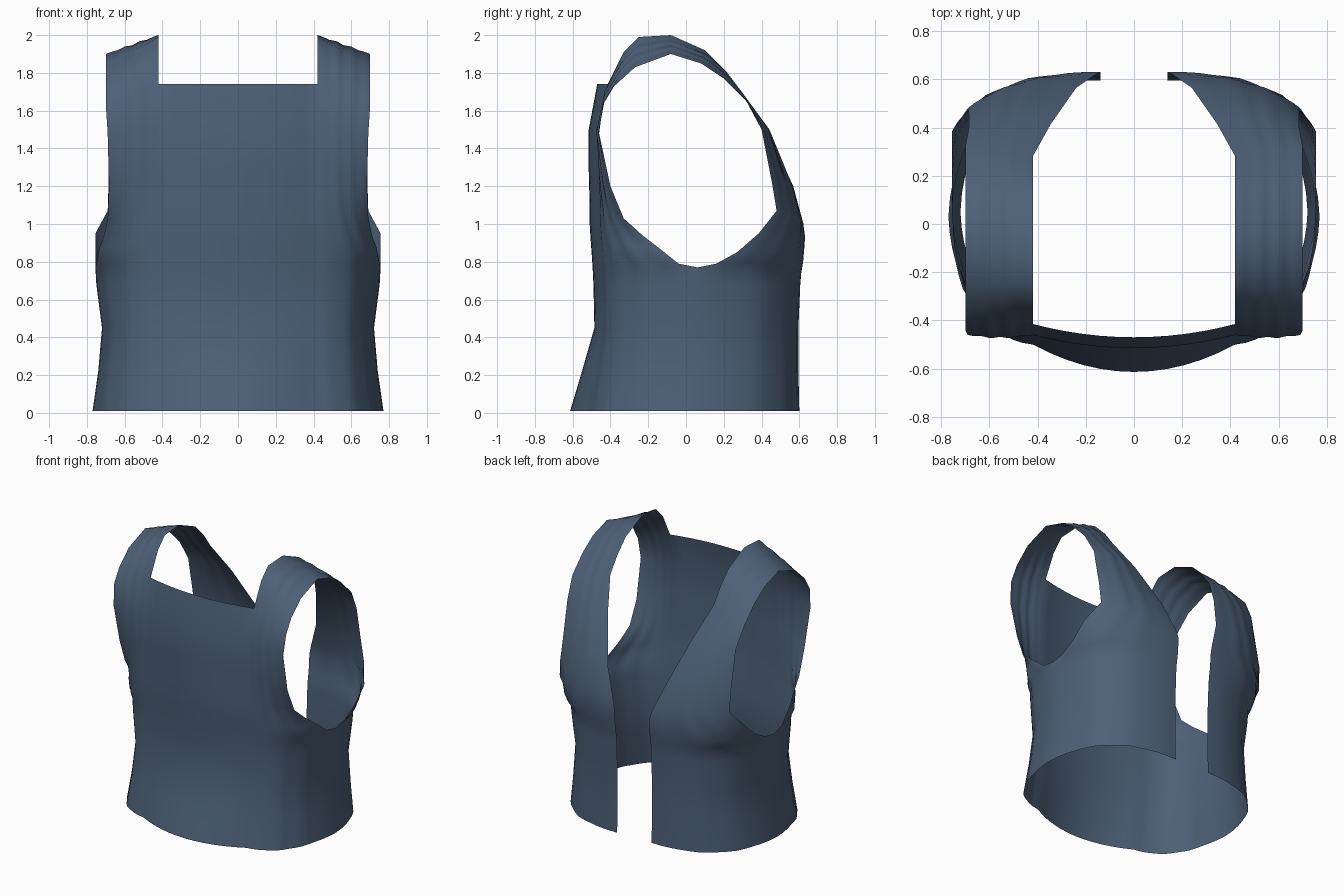
import bpy
import math
from mathutils import Vector

cube = bpy.data.objects.get("Cube")
if cube:
    bpy.data.objects.remove(cube)

# One fabric colour
cloth = bpy.data.materials.new("slate_blue_cloth")
cloth.use_nodes = True
colour = (0.075, 0.118, 0.185, 1)
cloth.diffuse_color = colour
bsdf = cloth.node_tree.nodes["Principled BSDF"]
bsdf.inputs["Base Color"].default_value = colour
bsdf.inputs["Roughness"].default_value = 0.9

NECK = 0.42      # half width of the neck opening
GAP = 0.14       # half width of the opening down the back
COLUMNS = 14     # faces across each side band
CENTRE = 6       # faces across half of the chest

# Neck edge, part by part (y, z)
chest_edge = [(NECK, y, z) for y, z in (
    (-.5, .01), (-.465, .22), (-.43, .45), (-.435, .68), (-.44, .78),
    (-.445, .85), (-.45, .92), (-.455, 1), (-.455, 1.1), (-.46, 1.28),
    (-.46, 1.5), (-.415, 1.74))]
shoulder_edge = [(NECK, y, z) for y, z in (
    (-.33, 1.91), (-.25, 1.99), (-.08, 2), (.1, 1.92), (.2, 1.82), (.28, 1.71))]
slanted_edge = [(.345, .415, 1.5), (.24, .565, 1.2), (.16, .62, 1)]
opening_edge = [(GAP, y, z) for y, z in (
    (.63, .93), (.625, .86), (.62, .8), (.61, .74), (.605, .68),
    (.595, .45), (.595, .22), (.6, .01))]

# Side seam, then once around the armhole, then the side seam again
seam = [(.77, .03, .01), (.74, .05, .22), (.72, .05, .45), (.75, .06, .68)]
armhole = [
    (.755, .06, .77), (.75, -.04, .79), (.735, -.14, .87), (.71, -.23, .94),
    (.69, -.33, 1.03), (.683, -.4, 1.2), (.69, -.46, 1.48), (.7, -.44, 1.63),
    (.7, -.38, 1.73), (.7, -.27, 1.83), (.7, -.08, 1.9), (.7, .08, 1.85),
    (.7, .2, 1.77), (.7, .32, 1.65), (.685, .4, 1.5), (.685, .455, 1.22),
    (.69, .48, 1.07), (.755, .385, .95), (.755, .27, .85), (.755, .16, .79),
    (.755, .06, .77)]

inner = [Vector(p) for p in
         chest_edge + shoulder_edge + slanted_edge + opening_edge]
outer = [Vector(p) for p in seam + armhole + seam[::-1]]


def band_row(a, b):
    """Rounded row from the neck edge to the side edge."""
    mid = (a + b) / 2
    wrap = min(1, abs(a.y - b.y) / 0.4)
    bulge_x, bulge_y, crown = (0.8, 0.85, 0.05) if a.y < 0 else (0.9, 1.05, 0.15)
    corner = Vector((mid.x + (b.x - mid.x) * bulge_x * wrap,
                     mid.y + (a.y - mid.y) * bulge_y, mid.z))
    # gentle crown where the band narrows to a strap
    corner.y += crown * mid.y * max(0, 1 - wrap * 3)
    row = []
    for i in range(COLUMNS + 1):
        t = i / COLUMNS
        p = a * (1 - t) ** 2 + corner * 2 * t * (1 - t) + b * t * t
        # shallow lengthwise folds
        fold = 0.004 * math.sin(t * math.pi) * math.sin(t * math.pi * 7)
        out = Vector((p.x * 0.3, p.y, max(0, p.z - 1.5))).normalized()
        row.append(p + out * fold)
    return row


verts, faces = [], []


def add_grid(rows):
    start, width = len(verts), len(rows[0])
    for row in rows:
        verts.extend(row)
    for r in range(len(rows) - 1):
        for c in range(width - 1):
            k = start + r * width + c
            faces.append((k, k + 1, k + width + 1, k + width))


# Chest panel, bowed forward at the middle and most at the hem
chest = []
for a in inner[:len(chest_edge)]:
    bow = 0.055 + 0.06 * max(0, 1 - a.z / 0.45)
    chest.append([Vector((NECK * i / CENTRE,
                          a.y - bow * (1 - (i / CENTRE) ** 2), a.z))
                  for i in range(CENTRE + 1)])
add_grid(chest)
# Side, strap and back panel in one continuous band
add_grid([band_row(a, b) for a, b in zip(inner, outer)])

mesh = bpy.data.meshes.new("vest")
mesh.from_pydata(verts, [], faces)
mesh.materials.append(cloth)
vest = bpy.data.objects.new("vest", mesh)
bpy.context.collection.objects.link(vest)

# Mirror to the other side and sew the seams
mirror = vest.modifiers.new("mirror", 'MIRROR')
mirror.use_clip = True
weld = vest.modifiers.new("weld", 'WELD')
weld.merge_threshold = 0.002

bpy.ops.object.select_all(action='DESELECT')
vest.select_set(True)
bpy.context.view_layer.objects.active = vest
bpy.ops.object.modifier_apply(modifier="mirror")
bpy.ops.object.modifier_apply(modifier="weld")
bpy.ops.object.shade_smooth_by_angle(angle=math.radians(50))
